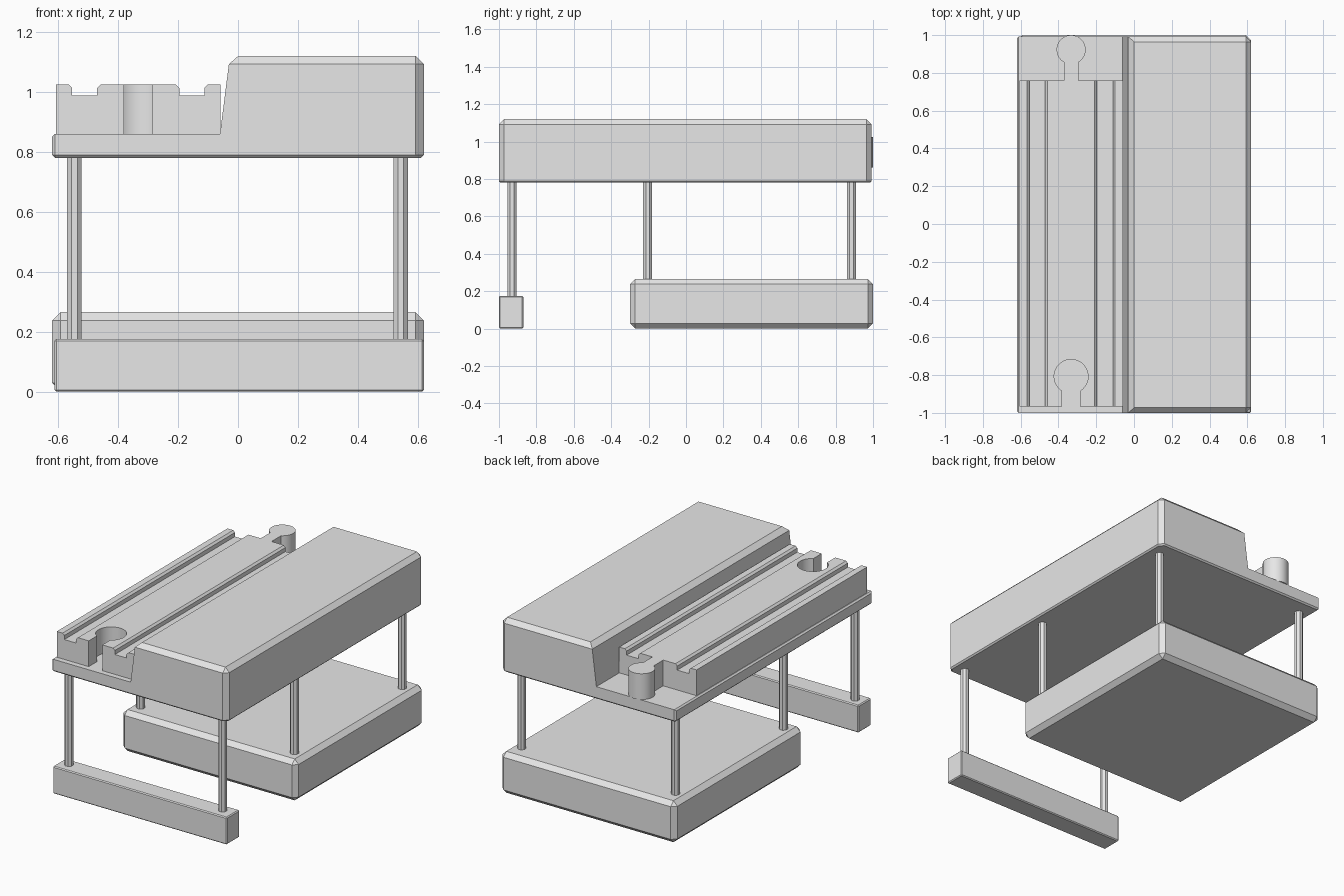
import bpy, bmesh, math

if "Cube" in bpy.data.objects:
    bpy.data.objects.remove(bpy.data.objects["Cube"])

grey = bpy.data.materials.new("plain_grey")
grey.diffuse_color = (0.8, 0.8, 0.8, 1)
grey.use_nodes = True
grey.node_tree.nodes["Principled BSDF"].inputs["Base Color"].default_value = grey.diffuse_color


def finish(bm, name):
    bmesh.ops.recalc_face_normals(bm, faces=bm.faces)
    mesh = bpy.data.meshes.new(name)
    bm.to_mesh(mesh)
    bm.free()
    mesh.materials.append(grey)
    ob = bpy.data.objects.new(name, mesh)
    bpy.context.collection.objects.link(ob)
    return ob


def prism(points, direction):
    """Closed outline of 3D points, extruded along direction."""
    bm = bmesh.new()
    face = bm.faces.new([bm.verts.new(p) for p in points])
    ext = bmesh.ops.extrude_face_region(bm, geom=[face])
    moved = [g for g in ext["geom"] if isinstance(g, bmesh.types.BMVert)]
    bmesh.ops.translate(bm, verts=moved, vec=direction)
    bmesh.ops.recalc_face_normals(bm, faces=bm.faces)
    return bm


def bevel(bm, width, rule):
    edges = [e for e in bm.edges if rule(e)]
    bmesh.ops.bevel(bm, geom=edges, offset=width, segments=1,
                    affect='EDGES', clamp_overlap=True)


def box(name, x0, x1, y0, y1, z0, z1, width):
    bm = prism([(x0, y0, z0), (x1, y0, z0), (x1, y1, z0), (x0, y1, z0)],
               (0, 0, z1 - z0))
    bevel(bm, width, lambda e: True)
    return finish(bm, name)


def keyhole(name, cx, cy, r, half, y_end, z0, z1):
    """Round knob with a straight neck running to y_end (below the circle)."""
    a = math.asin(half / r)
    n = 32
    pts = [(cx + half, y_end, z0)]
    for i in range(n + 1):
        t = -math.pi / 2 + a + (2 * math.pi - 2 * a) * i / n
        pts.append((cx + r * math.cos(t), cy + r * math.sin(t), z0))
    pts.append((cx - half, y_end, z0))
    return finish(prism(pts, (0, 0, z1 - z0)), name)


def combine(target, other, operation):
    other.hide_render = True
    mod = target.modifiers.new("combine", 'BOOLEAN')
    mod.operation, mod.object, mod.solver = operation, other, 'EXACT'
    bpy.context.view_layer.objects.active = target
    bpy.ops.object.modifier_apply(modifier=mod.name)
    bpy.data.objects.remove(other)


# Upper platform: low shelf on the left, raised block on the right
profile = [(-0.62, 0.78), (0.62, 0.78), (0.62, 1.12), (-0.027, 1.12),
           (-0.06, 0.86), (-0.62, 0.86)]
bm = prism([(x, -1, z) for x, z in profile], (0, 1.992, 0))
bevel(bm, 0.028, lambda e: e.is_convex and (
    all(v.co.z > 1.1 for v in e.verts) or all(v.co.x > 0.6 and abs(v.co.y) > 0.9 for v in e.verts)
    and abs(e.verts[0].co.y - e.verts[1].co.y) < 0.01))
bevel(bm, 0.009, lambda e: all(v.co.z < 0.8 for v in e.verts)
      or all(v.co.x < -0.6 for v in e.verts))
finish(bm, "upper_platform")

# Track: grooved strip, mirrored about its centre line
CX, TOP, FLOOR, C = -0.333, 1.025, 0.987, 0.012
half = [(0.274, 0.86), (0.274, TOP), (0.221 + C, TOP), (0.221, TOP - C),
        (0.221, FLOOR), (0.137, FLOOR), (0.137, TOP - C), (0.137 - C, TOP)]
outline = [(CX + x, z) for x, z in half] + [(CX - x, z) for x, z in reversed(half)]
track = finish(prism([(x, -0.965, z) for x, z in outline], (0, 1.725, 0)), "track")

# Socket at the front end, connector peg at the back end
combine(track, keyhole("socket_cutter", CX, -0.807, 0.09, 0.048, -1.1, 0.8, 1.1),
        'DIFFERENCE')
peg = keyhole("connector_peg", CX, 0.923, 0.077, 0.038, 0.76, 0.86, TOP)
for ob in (track, peg):
    bpy.ops.object.select_all(action='DESELECT')
    ob.select_set(True)
    bpy.context.view_layer.objects.active = ob
    bpy.ops.object.shade_smooth_by_angle(angle=math.radians(30))

# Bases on the ground
box("back_base", -0.62, 0.62, -0.3, 1.0, 0, 0.265, 0.028)
box("front_base", -0.612, 0.62, -1.0, -0.87, 0, 0.175, 0.006)

# Octagonal posts
for side, x in (("left", -0.546), ("right", 0.543)):
    for place, y, z0 in (("front", -0.93, 0.17), ("middle", -0.205, 0.26),
                         ("back", 0.885, 0.26)):
        ring = [(x + 0.026 * math.cos(math.pi * (i + 0.5) / 4),
                 y + 0.026 * math.sin(math.pi * (i + 0.5) / 4), z0) for i in range(8)]
        finish(prism(ring, (0, 0, 0.785 - z0)), f"{place}_{side}_post")
